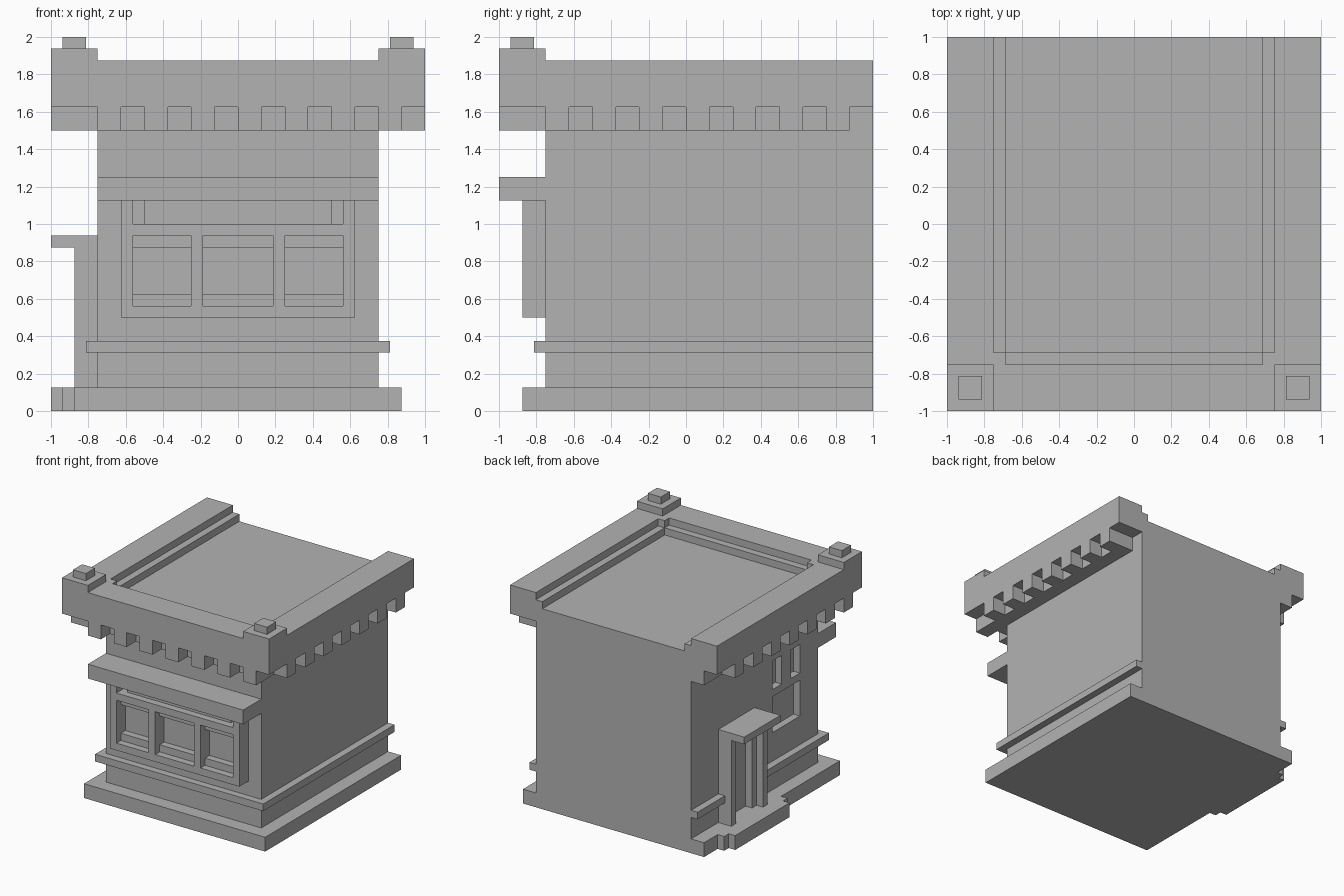
import bpy
import bmesh

default = bpy.data.objects.get("Cube")
if default:
    bpy.data.objects.remove(default, do_unlink=True)

U = 1 / 16  # building module

stone = bpy.data.materials.new("grey stone")
stone.use_nodes = True
GREY = (0.45, 0.45, 0.45, 1)
stone.diffuse_color = GREY
stone.node_tree.nodes["Principled BSDF"].inputs["Base Color"].default_value = GREY


def boxes(name, *spans):
    """One object from boxes given as (x0, x1, y0, y1, z0, z1) in modules."""
    bm = bmesh.new()
    for x0, x1, y0, y1, z0, z1 in spans:
        verts = bmesh.ops.create_cube(bm, size=1)["verts"]
        for v in verts:
            v.co.x = U * (x1 if v.co.x > 0 else x0)
            v.co.y = U * (y1 if v.co.y > 0 else y0)
            v.co.z = U * (z1 if v.co.z > 0 else z0)
    mesh = bpy.data.meshes.new(name)
    bm.to_mesh(mesh)
    bm.free()
    mesh.materials.append(stone)
    obj = bpy.data.objects.new(name, mesh)
    bpy.context.collection.objects.link(obj)
    return obj


def carve(obj, *spans):
    """Cut box-shaped recesses into an object, one after another."""
    for span in spans:
        cutter = boxes("cutter", span)
        cutter.hide_render = True
        mod = obj.modifiers.new("recess", 'BOOLEAN')
        mod.operation = 'DIFFERENCE'
        mod.solver = 'EXACT'
        mod.object = cutter
        bpy.context.view_layer.objects.active = obj
        bpy.ops.object.modifier_apply(modifier=mod.name)
        bpy.data.objects.remove(cutter, do_unlink=True)


# Walls with the small side windows
walls = boxes("walls", (-12, 12, -12, 16, 0, 28))
carve(walls,
      (-13, -11, -8, -2, 10, 15),
      (-13, -11, -8, -6, 16, 20),
      (-13, -11, -4, -2, 16, 20))

# Plinth, stepped doorstep and wall band
boxes("plinth", (-14, 14, -14, 16, 0, 2))
boxes("doorstep", (-15, -14, -1, 13, 0, 2), (-16, -15, 0, 12, 0, 2))
boxes("wall_band",
      (-13, 13, -13, -12, 5, 6),
      (12, 13, -12, 16, 5, 6),
      (-13, -12, -12, 2, 5, 6),
      (-13, -12, 10, 16, 5, 6))

# Side door surround with a stepped opening, and its hood
door = boxes("door_surround", (-14, -12, 2, 10, 2, 14))
carve(door, (-15, -13, 3, 9, 1, 15), (-15, -11, 4, 8, 1, 15))
boxes("door_hood", (-16, -12, 2, 10, 14, 15))

# Shop window: frame, three panes with stepped sill and head
frame = boxes("shop_window_frame", (-10, 10, -14, -12, 8, 18))
panes = [(-9, -4), (-3, 3), (4, 9)]
carve(frame, *[(a, b, -15, -11, 9, 15) for a, b in panes])
carve(frame, (-9, 9, -15, -11, 16, 19))
boxes("window_sills", *[(a, b, -13, -12, 9, 10) for a, b in panes])
boxes("window_heads", *[(a, b, -13, -12, 14, 15) for a, b in panes])
boxes("awning_box", (-8, 8, -13, -12, 16, 18))
boxes("shop_sign_ledge", (-12, 12, -16, -12, 18, 20))

# Cornice with its backing strip and dentils
boxes("cornice",
      (-16, 16, -16, -12, 26, 30),
      (-16, -12, -12, 16, 26, 30),
      (12, 16, -12, 16, 26, 30))
boxes("cornice_backing",
      (-14, 14, -14, -12, 24, 26),
      (-14, -12, -12, 16, 24, 26),
      (12, 14, -12, 14, 24, 26))
steps = range(-12, 16, 4)
boxes("front_dentils", *[(s, s + 2, -16, -14, 24, 26) for s in steps])
boxes("left_dentils", *[(14, 16, s, s + 2, 24, 26) for s in steps])
boxes("right_dentils", *[(-16, -14, s - 2, s, 24, 26) for s in steps])

# Roof edge: ledge inside the cornice and filled corners
boxes("roof_ledge",
      (-11, 11, -12, -11, 28, 29),
      (-12, -11, -11, 16, 28, 29),
      (11, 12, -11, 16, 28, 29))
boxes("roof_corners", (-12, -11, -12, -11, 28, 30), (11, 12, -12, -11, 28, 30))

# Corner posts with caps
for side, x in (("right", -14), ("left", 14)):
    boxes(side + "_corner_post", (x - 2, x + 2, -16, -12, 30, 31))
    boxes(side + "_post_cap", (x - 1, x + 1, -15, -13, 31, 32))
